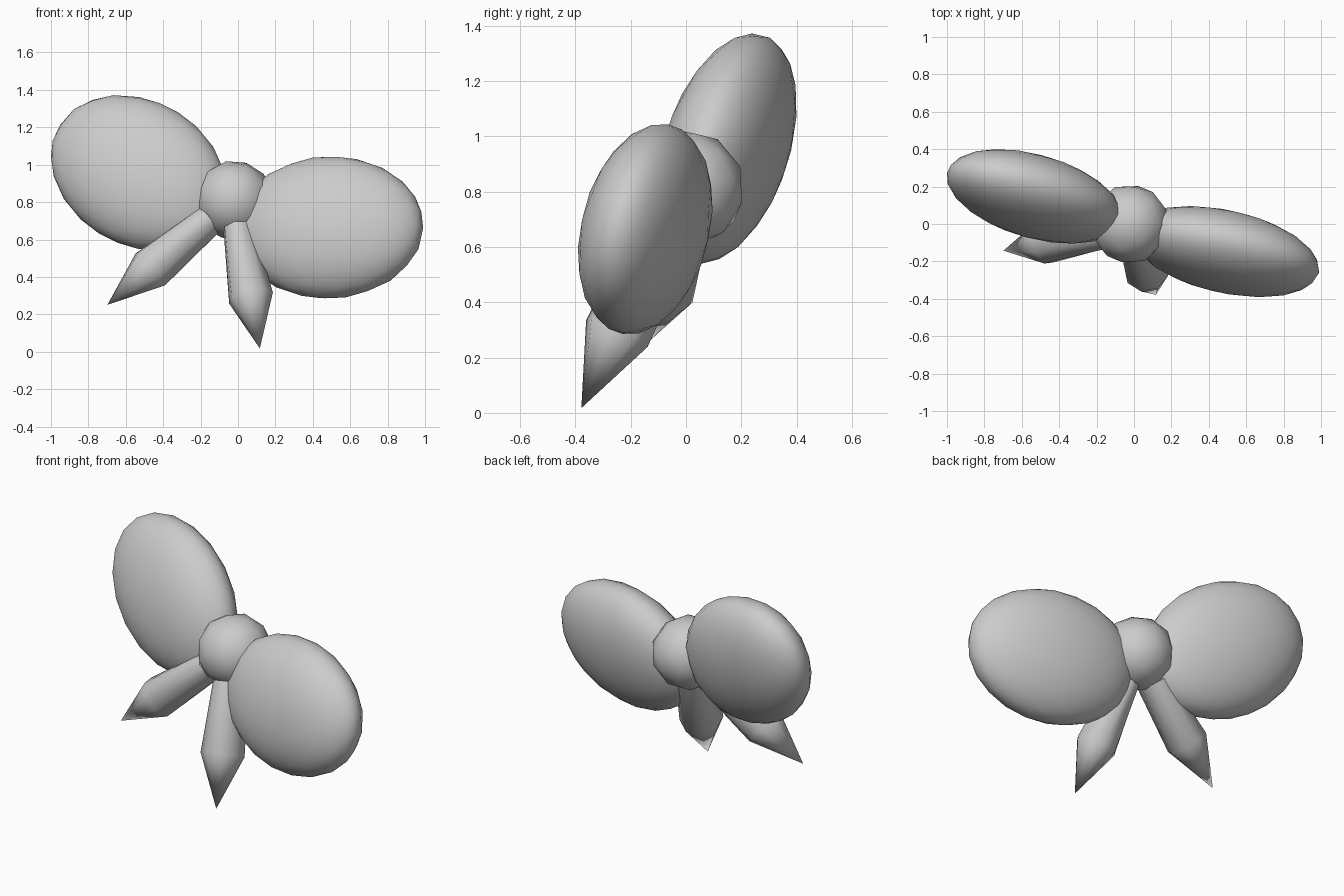
import bpy, math
from mathutils import Matrix, Vector

if "Cube" in bpy.data.objects:
    bpy.data.objects.remove(bpy.data.objects["Cube"])

# Single plain grey for the whole ribbon
grey = bpy.data.materials.new("light_grey")
grey.use_nodes = True
grey.diffuse_color = (0.6, 0.6, 0.6, 1)
grey.node_tree.nodes["Principled BSDF"].inputs["Base Color"].default_value = (0.6, 0.6, 0.6, 1)

# Tilted frame of the bow: side axis, back axis, up axis
side = Vector((0.926, -0.268, -0.265)).normalized()
back = Vector((0.227, 0.947, -0.226))
up = side.cross(back).normalized()
back = up.cross(side)
frame = Matrix((side, back, up)).transposed().to_4x4()
frame.translation = (-0.022, 0, 0.81)


def finish(name, matrix):
    obj = bpy.context.object
    obj.name = name
    obj.matrix_world = frame @ matrix
    obj.data.materials.append(grey)
    bpy.ops.object.shade_smooth()
    return obj


def ball(name, detail, matrix):
    bpy.ops.mesh.primitive_ico_sphere_add(subdivisions=detail, radius=1)
    finish(name, matrix)


def tail(name, s):
    # Tapered ribbon end: narrow root, wide band, pointed tip
    tip = Vector((0.44 * s, -0.155, -0.757))
    rings = [(0.2, 0.085, 0.115), (0.66, 0.122, 0.125)]
    n = 8
    verts, faces = [], []
    for f, w, d in rings:
        for i in range(n):
            a = math.tau * i / n
            verts.append((w * math.cos(a), d * math.sin(a), f * tip.length))
    verts.append((0, 0, tip.length))
    for i in range(n):
        j = (i + 1) % n
        faces.append((i, j, n + j, n + i))
        faces.append((n + i, n + j, 2 * n))
    faces.append(tuple(reversed(range(n))))
    mesh = bpy.data.meshes.new(name)
    mesh.from_pydata(verts, [], faces)
    obj = bpy.data.objects.new(name, mesh)
    bpy.context.collection.objects.link(obj)
    bpy.ops.object.select_all(action="DESELECT")
    obj.select_set(True)
    bpy.context.view_layer.objects.active = obj
    z = tip.normalized()
    y = Vector((0, 1, 0))
    x = y.cross(z).normalized()
    y = z.cross(x)
    finish(name, Matrix((x, y, z)).transposed().to_4x4())
    # Keep the cut root crisp
    mesh.polygons[len(faces) - 1].use_smooth = False


# Knot
ball("knot", 2, Matrix.Diagonal((0.213, 0.213, 0.213, 1)))

# Flattened loops and hanging tails on both sides
for label, s in (("left", 1), ("right", -1)):
    ball(label + "_loop", 3,
         Matrix.Translation((0.55 * s, 0, 0))
         @ Matrix.Rotation(-math.radians(15.3) * s, 4, "Y")
         @ Matrix.Diagonal((0.515, 0.21, 0.388, 1)))
    tail(label + "_tail", s)
